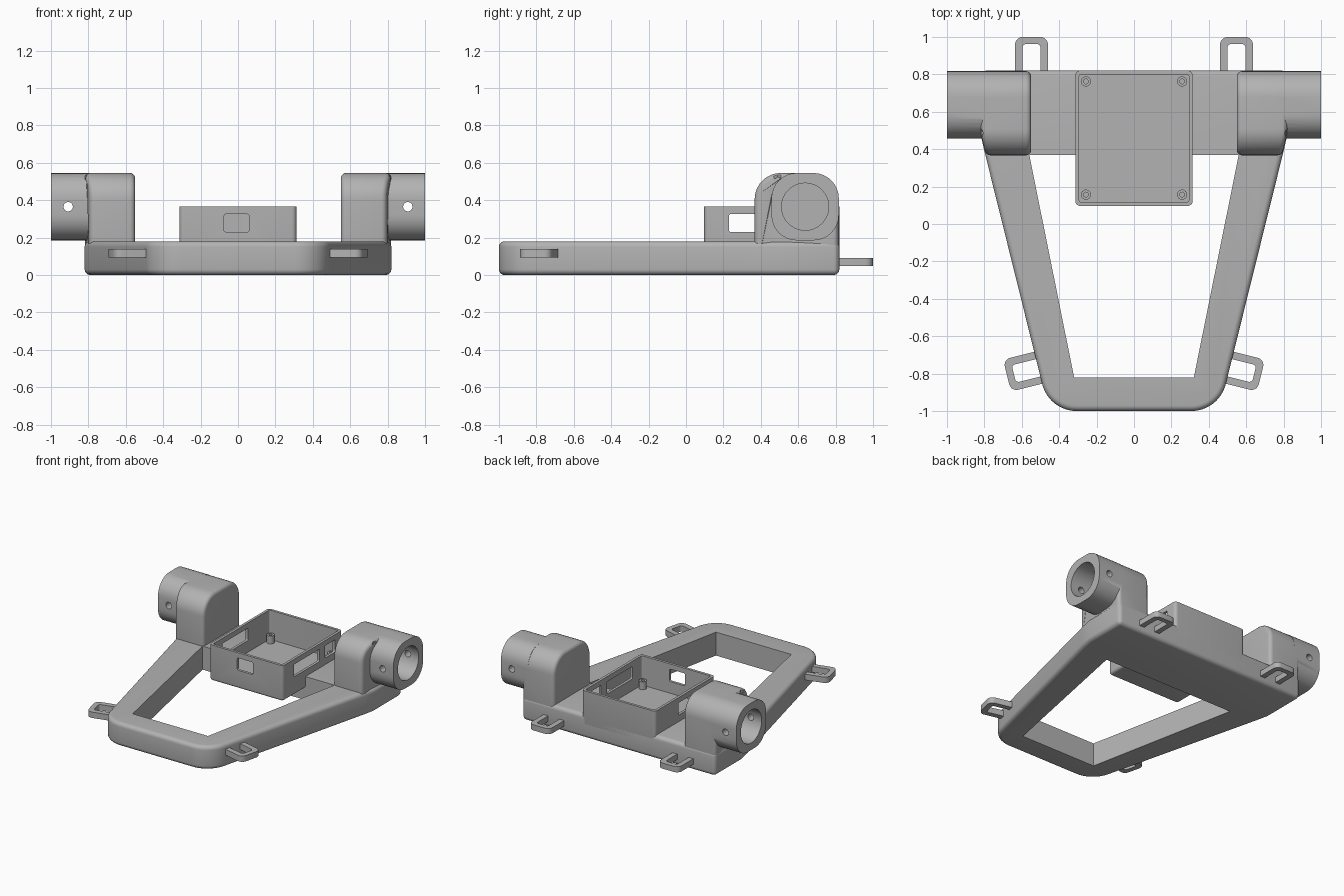
import bpy, bmesh, math
from mathutils import Vector

cube = bpy.data.objects.get("Cube")
if cube:
    bpy.data.objects.remove(cube)

grey = bpy.data.materials.new("plain_grey")
grey.use_nodes = True
GREY = (0.45, 0.45, 0.45, 1)
grey.diffuse_color = GREY
grey.node_tree.nodes["Principled BSDF"].inputs["Base Color"].default_value = GREY


def rounded(points, steps=8):
    """Round the corners of a 2D outline given as (x, y, radius)."""
    out = []
    for i, (x, y, r) in enumerate(points):
        p = Vector((x, y))
        if r == 0:
            out.append(p)
            continue
        a = (Vector(points[i - 1][:2]) - p).normalized()
        b = (Vector(points[(i + 1) % len(points)][:2]) - p).normalized()
        half = a.angle(b) / 2
        centre = p + (a + b).normalized() * r / math.sin(half)
        start = p + a * r / math.tan(half) - centre
        end = p + b * r / math.tan(half) - centre
        sweep = start.angle_signed(end)
        for k in range(steps + 1):
            t = -sweep * k / steps
            c, s = math.cos(t), math.sin(t)
            out.append(centre + Vector((start.x * c - start.y * s, start.x * s + start.y * c)))
    return out


def rect(x0, x1, y0, y1, r=0):
    return rounded([(x0, y0, r), (x1, y0, r), (x1, y1, r), (x0, y1, r)])


def circle(cx, cy, r, n=40):
    return [Vector((cx + r * math.cos(k * math.tau / n), cy + r * math.sin(k * math.tau / n)))
            for k in range(n)]


def apply(obj, mod):
    bpy.ops.object.select_all(action='DESELECT')
    bpy.context.view_layer.objects.active = obj
    obj.select_set(True)
    bpy.ops.object.modifier_apply(modifier=mod.name)


def extrude(name, outline, axis, lo, hi, bevel=0):
    """Extrude an outline along an axis: z takes (x, y), x takes (y, z), y takes (x, z)."""
    place = {'x': lambda p, h: (h, p.x, p.y),
             'y': lambda p, h: (p.x, h, p.y),
             'z': lambda p, h: (p.x, p.y, h)}[axis]
    bm = bmesh.new()
    base = bm.faces.new([bm.verts.new(place(p, lo)) for p in outline])
    new = bmesh.ops.extrude_face_region(bm, geom=[base])["geom"]
    shift = Vector(place(Vector((0, 0)), hi - lo))
    bmesh.ops.translate(bm, vec=shift, verts=[v for v in new if isinstance(v, bmesh.types.BMVert)])
    bmesh.ops.recalc_face_normals(bm, faces=bm.faces)
    mesh = bpy.data.meshes.new(name)
    bm.to_mesh(mesh)
    bm.free()
    mesh.materials.append(grey)
    obj = bpy.data.objects.new(name, mesh)
    bpy.context.collection.objects.link(obj)
    if bevel:
        mod = obj.modifiers.new("soft_edges", 'BEVEL')
        mod.width, mod.segments = bevel, 5
        mod.limit_method, mod.angle_limit = 'ANGLE', math.radians(60)
        apply(obj, mod)
    return obj


def boolean(obj, other, operation='DIFFERENCE'):
    mod = obj.modifiers.new("boolean", 'BOOLEAN')
    mod.operation, mod.solver, mod.object = operation, 'EXACT', other
    apply(obj, mod)
    bpy.data.objects.remove(other)


def smooth(obj):
    bpy.ops.object.select_all(action='DESELECT')
    bpy.context.view_layer.objects.active = obj
    obj.select_set(True)
    bpy.ops.object.shade_smooth_by_angle(angle=math.radians(30))


# Tapered base frame with its opening
half = [(0.455, -1, 0.19), (0.80, 0.39, 0), (0.82, 0.48, 0), (0.82, 0.82, 0)]
outline = half + [(-x, y, r) for x, y, r in reversed(half)]
frame = extrude("base_frame", rounded(outline, 12), 'z', 0, 0.18, 0.03)
opening = rounded([(-0.32, -0.82, 0), (0.32, -0.82, 0), (0.56, 0.37, 0), (-0.56, 0.37, 0)])
boolean(frame, extrude("opening_cutter", opening, 'z', -0.1, 0.3))

# Soft edges on the cross bar
bm = bmesh.new()
bm.from_mesh(frame.data)
bar = [e for e in bm.edges if all(abs(v.co.y - 0.37) < 0.001 for v in e.verts)
       and abs(e.verts[0].co.z - e.verts[1].co.z) < 0.001]
bmesh.ops.bevel(bm, geom=bar, offset=0.03, segments=5, affect='EDGES', profile=0.5)
bm.to_mesh(frame.data)
bm.free()

# Open electronics box, let into the cross bar
box = extrude("electronics_box", rect(-0.313, 0.313, 0.097, 0.82, 0.025), 'z', 0.09, 0.365)
bm = bmesh.new()
bm.from_mesh(box.data)
low = [e for e in bm.edges if all(v.co.z < 0.1 for v in e.verts)]
bmesh.ops.bevel(bm, geom=low, offset=0.02, segments=4, affect='EDGES', profile=0.5)
bm.to_mesh(box.data)
bm.free()
for part in (frame, box):
    boolean(part, extrude("tray_cutter", rect(-0.293, 0.293, 0.117, 0.80, 0.01), 'z', 0.14, 0.5))

# Box windows: front, both sides, and a small one at one side
boolean(box, extrude("front_window", rect(-0.075, 0.06, 0.23, 0.325, 0.012), 'y', 0.05, 0.2))
boolean(box, extrude("side_windows", rect(0.23, 0.54, 0.23, 0.325, 0.008), 'x', -0.5, 0.5))
boolean(box, extrude("small_window", rect(0.61, 0.73, 0.23, 0.325, 0.008), 'x', 0.2, 0.5))
smooth(frame)
smooth(box)

# Screw posts in the box
for x in (-0.257, 0.257):
    for y in (0.157, 0.762):
        post = extrude("screw_post", circle(x, y, 0.027, 24), 'z', 0.135, 0.2)
        boolean(post, extrude("screw_hole", circle(x, y, 0.013, 16), 'z', 0.15, 0.3))
        smooth(post)


def tab(name, root, angle, z0, z1):
    """U-shaped strap loop pointing along the angle."""
    u = rounded([(0, -0.088, 0), (0.2, -0.088, 0.04), (0.2, 0.088, 0.04), (0, 0.088, 0),
                 (0, 0.048, 0), (0.162, 0.048, 0.018), (0.162, -0.048, 0.018), (0, -0.048, 0)], 5)
    c, s = math.cos(angle), math.sin(angle)
    pts = [Vector((root[0] + p.x * c - p.y * s, root[1] + p.x * s + p.y * c)) for p in u]
    smooth(extrude(name, pts, 'z', z0, z1))


for side, label in ((1, "left"), (-1, "right")):
    # Upright mount, narrowed to follow the frame side
    profile = rounded([(0.367, 0.08, 0), (0.817, 0.08, 0), (0.817, 0.545, 0.14), (0.367, 0.545, 0.14)], 10)
    mount = extrude(label + "_tube_mount", profile, 'x', side * 0.55, side * 0.82)
    for v in mount.data.vertices:
        if abs(v.co.x) > 0.7 and v.co.y < 0.48:
            v.co.x -= side * (0.48 - v.co.y) * 0.22
    mod = mount.modifiers.new("soft_edges", 'BEVEL')
    mod.width, mod.segments = 0.028, 5
    mod.limit_method, mod.angle_limit = 'ANGLE', math.radians(60)
    apply(mount, mod)

    # Tube socket with blind bore and cross pin hole
    socket = extrude("socket", rect(0.457, 0.817, 0.185, 0.545, 0.135), 'x', side * 0.77, side * 1.0)
    boolean(mount, socket, 'UNION')
    boolean(mount, extrude("bore", circle(0.637, 0.365, 0.126, 48), 'x', side * 0.72, side * 1.1))
    boolean(mount, extrude("pin", circle(side * 0.908, 0.365, 0.025, 24), 'y', 0.3, 1.0))
    smooth(mount)

    # Strap loops
    tab(label + "_back_loop", (side * 0.548, 0.80), math.pi / 2, 0.047, 0.09)
    lean = math.radians(-14)
    tab(label + "_front_loop", (side * 0.485, -0.762), lean if side > 0 else math.pi - lean, 0.093, 0.138)
